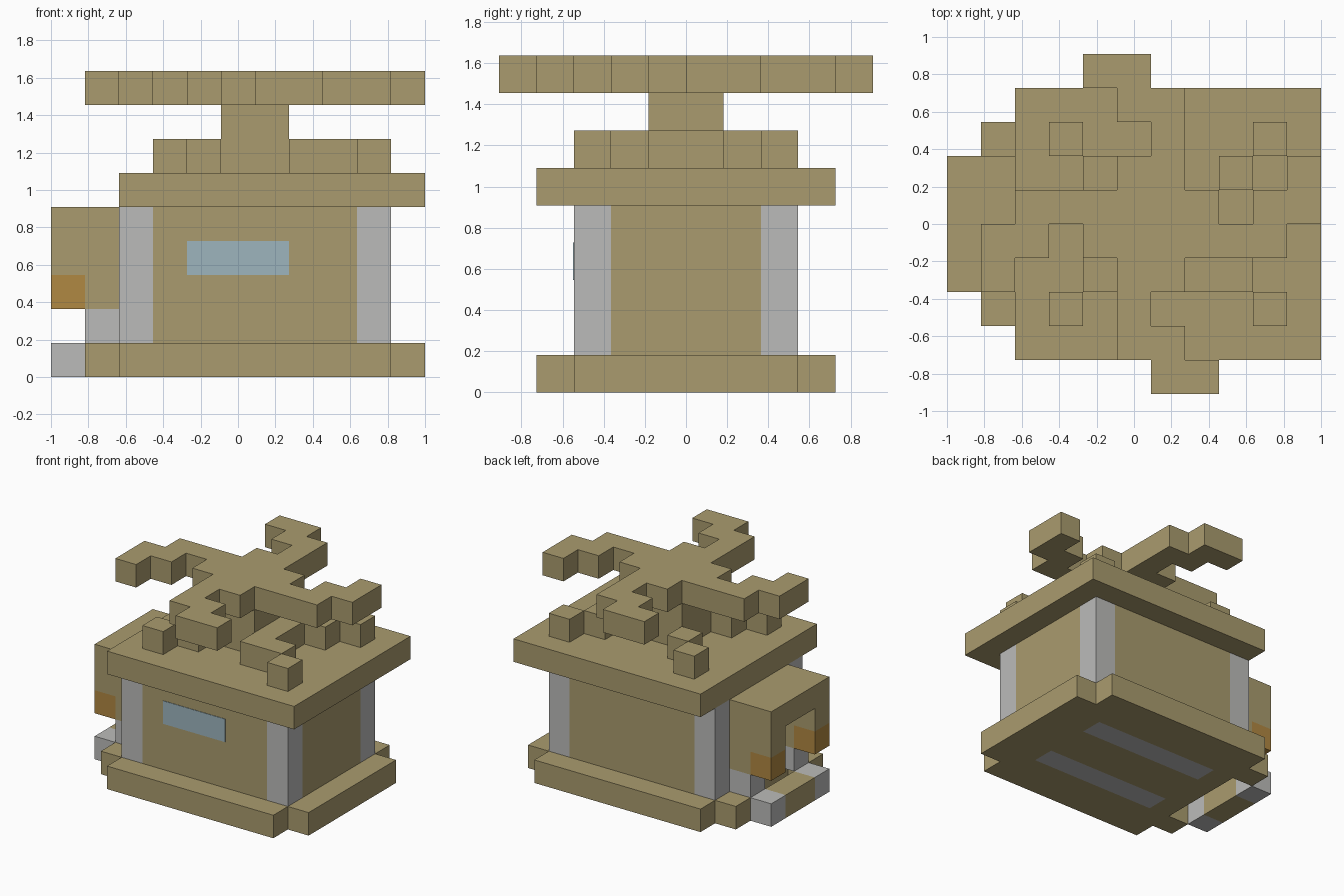
import bpy, bmesh
from mathutils import Vector

U = 2 / 11                      # edge of one block
ORIGIN = Vector((-1, -5 * U, 0))

cube = bpy.data.objects.get("Cube")
if cube:
    bpy.data.objects.remove(cube, do_unlink=True)


def material(name, rgb):
    mat = bpy.data.materials.new(name)
    mat.use_nodes = True
    mat.diffuse_color = (*rgb, 1)
    mat.node_tree.nodes["Principled BSDF"].inputs["Base Color"].default_value = (*rgb, 1)
    return mat


TAN = material("tan", (.40, .33, .156))
GREY = material("light grey", (.50, .50, .49))
GLASS = material("pale blue", (.337, .462, .515))
ORANGE = material("orange", (.434, .246, .054))


def finish(name, bm, mat):
    bmesh.ops.recalc_face_normals(bm, faces=bm.faces)
    mesh = bpy.data.meshes.new(name)
    bm.to_mesh(mesh)
    bm.free()
    mesh.materials.append(mat)
    obj = bpy.data.objects.new(name, mesh)
    bpy.context.collection.objects.link(obj)
    return obj


def blocks(name, mat, *spans):
    """Join boxes given as (x0, x1, y0, y1, z0, z1) in block units."""
    bm = bmesh.new()
    for x0, x1, y0, y1, z0, z1 in spans:
        low, high = Vector((x0, y0, z0)), Vector((x1, y1, z1))
        box = bmesh.ops.create_cube(bm, size=1)["verts"]
        for v in box:
            v.co = ORIGIN + U * ((low + high) / 2 + v.co * (high - low))
    return finish(name, bm, mat)


# Foundation, with two grey beams showing in its underside
beam_rows = (3, 6)
blocks("foundation", TAN,
       (2, 10, 1, 3, 0, 1), (2, 10, 4, 6, 0, 1), (2, 10, 7, 9, 0, 1),
       *[(x, x + 1, y, y + 1, 0, 1) for y in beam_rows for x in (2, 9)])
blocks("floor_beams", GREY, *[(3, 9, y, y + 1, 0, 1) for y in beam_rows])
blocks("foundation_ledges", TAN, (10, 11, 2, 8, 0, 1),
       *[(1, 2, y, y + 1, 0, 1) for y in (2, 7)])

# House walls, corner posts and window
blocks("walls", TAN, (3, 9, 2, 8, 1, 5), (2, 3, 3, 7, 1, 5), (9, 10, 3, 7, 1, 5))
blocks("corner_posts", GREY,
       *[(x, x + 1, y, y + 1, 1, 5) for x in (2, 9) for y in (2, 7)])
blocks("front_window", GLASS, (4, 7, 1.98, 2.01, 3, 4))

# Side porch: arched hood on footings, with a step in front
blocks("porch_hood", TAN, (0, 2, 3, 7, 4, 5),
       *[s for y in beam_rows for s in ((0, 1, y, y + 1, 3, 4), (1, 2, y, y + 1, 2, 4))])
blocks("porch_footings", GREY, *[(1, 2, y, y + 1, 1, 2) for y in beam_rows])
blocks("porch_lamps", ORANGE, *[(0, 1, y, y + 1, 2, 3) for y in beam_rows])
blocks("porch_step", TAN, (0, 1, 4, 6, 0, 1))
blocks("porch_step_ends", GREY, *[(0, 1, y, y + 1, 0, 1) for y in beam_rows])

# Roof slab, diagonal braces and rotor shaft
blocks("roof", TAN, (2, 11, 1, 9, 5, 6))
blocks("roof_braces", TAN, (5, 8, 4, 6, 6, 7), (7, 8, 3, 4, 6, 7),
       *[(x, x + 1, y, y + 1, 6, 7)
         for xs, ys in (((3, 9), (2, 7)), ((4, 8), (3, 6))) for x in xs for y in ys])
blocks("rotor_shaft", TAN, (5, 7, 4, 6, 7, 8))

# Rotor: one hooked arm outline turned four times and extruded
arm = [(1, 1), (1, 4), (0, 4), (0, 5), (-2, 5), (-2, 4),
       (-1, 4), (-1, 3), (0, 3), (0, 2), (-1, 2)]
bm = bmesh.new()
outline = []
for turn in range(4):
    outline += [bm.verts.new(ORIGIN + U * Vector((6 + a, 5 + b, 8))) for a, b in arm]
    arm = [(-b, a) for a, b in arm]
face = bm.faces.new(outline)
top = bmesh.ops.extrude_face_region(bm, geom=[face], use_keep_orig=True)["geom"]
bmesh.ops.translate(bm, vec=(0, 0, U),
                    verts=[g for g in top if isinstance(g, bmesh.types.BMVert)])
finish("rotor", bm, TAN)
